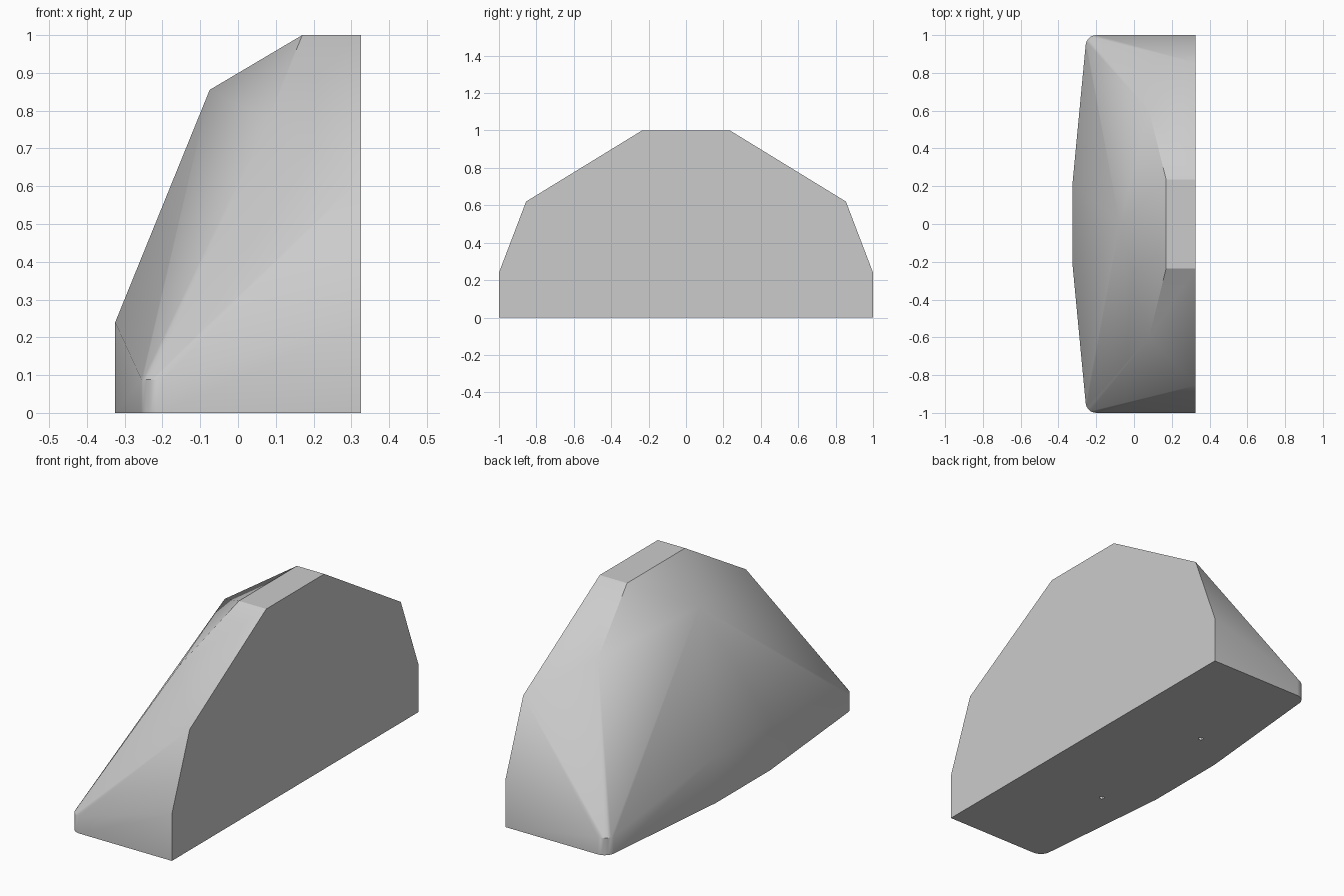
import bpy, bmesh, math

if "Cube" in bpy.data.objects:
    bpy.data.objects.remove(bpy.data.objects["Cube"], do_unlink=True)

grey = bpy.data.materials.new("light grey")
grey.use_nodes = True
colour = (0.6, 0.6, 0.6, 1)
grey.diffuse_color = colour
grey.node_tree.nodes["Principled BSDF"].inputs["Base Color"].default_value = colour


def mesh_object(name, bm):
    mesh = bpy.data.meshes.new(name)
    bm.to_mesh(mesh)
    bm.free()
    ob = bpy.data.objects.new(name, mesh)
    bpy.context.collection.objects.link(ob)
    mesh.materials.append(grey)
    return ob


# Corner points of one half, mirrored across y
half = [
    (0.325, 1, 0), (0.325, 1, 0.24), (0.325, 0.855, 0.62), (0.325, 0.235, 1),  # flat side
    (0.17, 0.235, 1), (0.08, 0.6, 0.776),                                      # crown
    (-0.325, 0.22, 0), (-0.325, 0.22, 0.24),                                   # toe wall
]
# Rounded vertical corner
for i in range(6):
    a = math.radians(90 + 84 * i / 5)
    x, y = -0.2 + 0.056 * math.cos(a), 0.944 + 0.056 * math.sin(a)
    half += [(x, y, 0), (x, y, 0.088)]

# Faceted body
bm = bmesh.new()
for x, y, z in half:
    bm.verts.new((x, y, z))
    bm.verts.new((x, -y, z))
bm.verts.new((-0.075, 0, 0.855))
bmesh.ops.convex_hull(bm, input=bm.verts[:])
bmesh.ops.dissolve_limit(bm, angle_limit=math.radians(0.5),
                         verts=bm.verts[:], edges=bm.edges[:])
bmesh.ops.recalc_face_normals(bm, faces=bm.faces[:])
body = mesh_object("body", bm)

# Two small screw holes in the underside
bm = bmesh.new()
for side in (-1, 1):
    res = bmesh.ops.create_cone(bm, cap_ends=True, segments=12,
                                radius1=0.012, radius2=0.012, depth=0.2)
    bmesh.ops.translate(bm, verts=res["verts"], vec=(-0.11, side * 0.375, 0))
cutter = mesh_object("hole_cutter", bm)
cutter.hide_render = True

cut = body.modifiers.new("screw holes", "BOOLEAN")
cut.operation = "DIFFERENCE"
cut.solver = "EXACT"
cut.object = cutter
bpy.ops.object.select_all(action="DESELECT")
bpy.context.view_layer.objects.active = body
body.select_set(True)
bpy.ops.object.modifier_apply(modifier=cut.name)
bpy.data.objects.remove(cutter, do_unlink=True)

# Soft facets with hard outer edges
bpy.ops.object.shade_smooth_by_angle(angle=math.radians(30))
